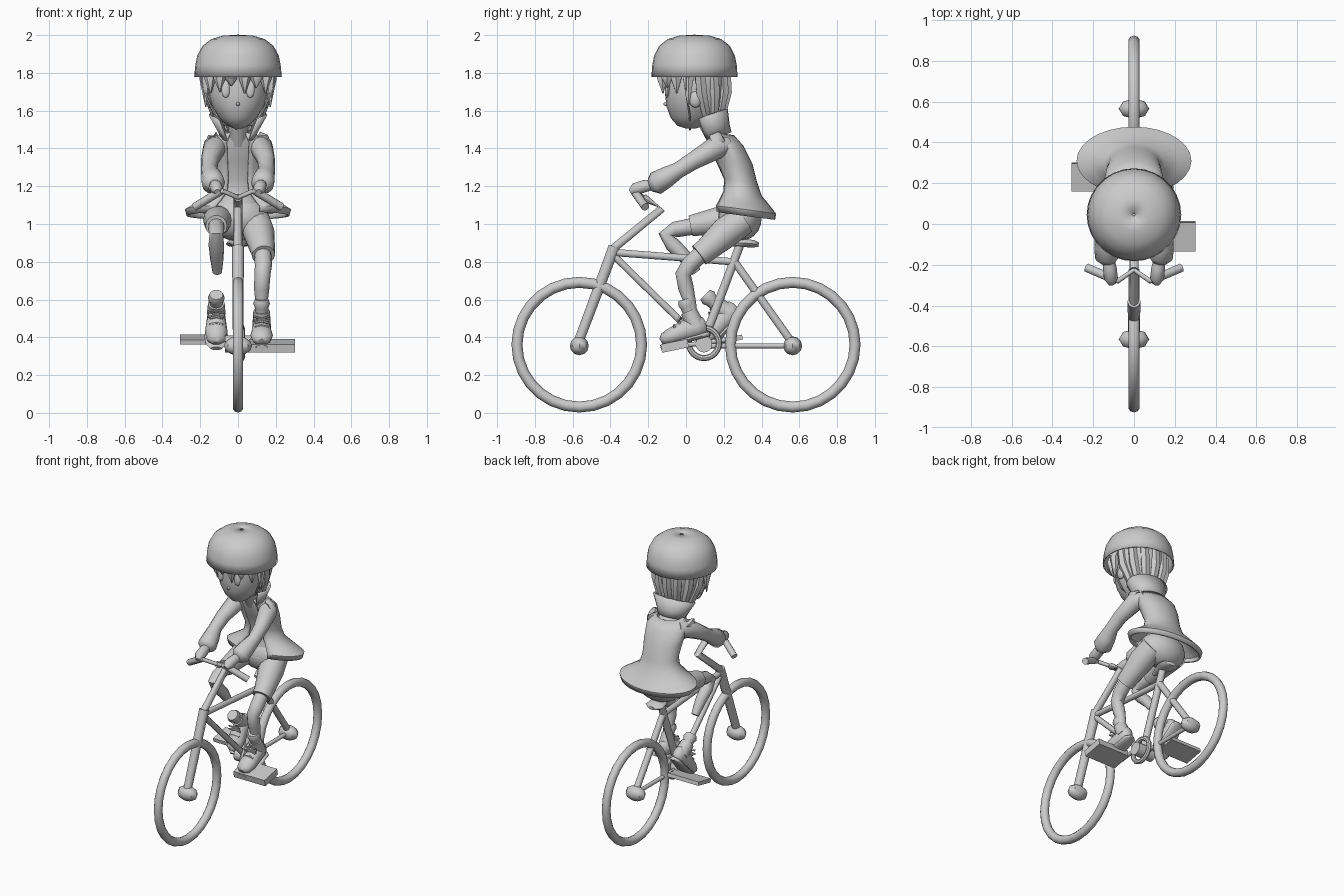
import bpy, bmesh, math
from mathutils import Vector, Matrix

grey = bpy.data.materials.new("light_grey")
grey.diffuse_color = (0.6, 0.6, 0.6, 1)


def finish(name, bm, angle=40):
    bmesh.ops.recalc_face_normals(bm, faces=bm.faces)
    me = bpy.data.meshes.new(name)
    bm.to_mesh(me)
    bm.free()
    ob = bpy.data.objects.new(name, me)
    bpy.context.collection.objects.link(ob)
    me.materials.append(grey)
    bpy.ops.object.select_all(action='DESELECT')
    ob.select_set(True)
    bpy.context.view_layer.objects.active = ob
    bpy.ops.object.shade_smooth_by_angle(angle=math.radians(angle))
    return ob


def skin(name, rings, closed=True, cap=True, angle=40):
    """Join rings of points into a surface."""
    bm = bmesh.new()
    vs = [[bm.verts.new(p) for p in r] for r in rings]
    n = len(vs[0])
    for a, b in zip(vs, vs[1:]):
        for i in range(n if closed else n - 1):
            j = (i + 1) % n
            bm.faces.new((a[i], a[j], b[j], b[i]))
    if cap and closed:
        bm.faces.new(vs[0])
        bm.faces.new(vs[-1])
    return finish(name, bm, angle)


def tube(name, pts, radii, n=10):
    """Tube along a path; each radius is a number or (side, up)."""
    pts = [Vector(p) for p in pts]
    if not isinstance(radii, list):
        radii = [radii] * len(pts)
    rings = []
    for k, p in enumerate(pts):
        d = (pts[min(k + 1, len(pts) - 1)] - pts[max(k - 1, 0)]).normalized()
        ref = Vector((1, 0, 0)) if abs(d.x) < 0.75 else Vector((0, 0, 1))
        u = (ref - d * ref.dot(d)).normalized()
        v = d.cross(u)
        ru, rv = radii[k] if isinstance(radii[k], tuple) else (radii[k], radii[k])
        rings.append([p + u * ru * math.cos(t) + v * rv * math.sin(t)
                      for t in (2 * math.pi * i / n for i in range(n))])
    return skin(name, rings, angle=50)


def loft(name, rows, n=20, a0=0, a1=360, tilt=0, cap=True, angle=45):
    """Stacked ellipses (y, z, rx, ry); angle 0 is +x, 90 is the back."""
    full = a1 - a0 == 360
    steps = n if full else n + 1
    rings = []
    for y, z, rx, ry in rows:
        ang = [math.radians(a0 + (a1 - a0) * i / n) for i in range(steps)]
        rings.append([(rx * math.cos(t), y + ry * math.sin(t), z - tilt * ry * math.sin(t))
                      for t in ang])
    return skin(name, rings, full, cap, angle)


def ball(name, c, r, seg=12, rot=0):
    bm = bmesh.new()
    bmesh.ops.create_uvsphere(bm, u_segments=seg, v_segments=max(6, seg // 2), radius=1)
    bm.transform(Matrix.Translation(c) @ Matrix.Rotation(rot, 4, 'X') @ Matrix.Diagonal((*r, 1)))
    return finish(name, bm)


def box(name, c, size, rot):
    bm = bmesh.new()
    bmesh.ops.create_cube(bm, size=1)
    bm.transform(Matrix.Translation(c) @ Matrix.Rotation(rot, 4, 'X') @ Matrix.Diagonal((*size, 1)))
    return finish(name, bm)


def hoop(name, x, y, z, major, minor, n=28, m=10):
    """Ring in the side plane."""
    rings = []
    for i in range(n + 1):
        a = 2 * math.pi * i / n
        rings.append([(x + minor * math.sin(b), y + (major + minor * math.cos(b)) * math.cos(a),
                       z + (major + minor * math.cos(b)) * math.sin(a))
                      for b in (2 * math.pi * j / m for j in range(m))])
    ob = skin(name, rings, cap=False)
    bm = bmesh.new()
    bm.from_mesh(ob.data)
    bmesh.ops.remove_doubles(bm, verts=bm.verts, dist=1e-5)
    bm.to_mesh(ob.data)
    bm.free()


def solidify(ob, t):
    m = ob.modifiers.new("thickness", 'SOLIDIFY')
    m.thickness = t
    m.offset = 0


# Wheels and hubs
for side, y in (("front", -0.565), ("rear", 0.565)):
    hoop(side + "_wheel", 0, y, 0.361, 0.33, 0.029)
    ball(side + "_hub", (0, y, 0.355), (0.075, 0.05, 0.05), 8)

# Frame
tube("fork", [(0, -0.575, 0.36), (0, -0.38, 0.88)], [0.027, 0.032])
tube("stem", [(0, -0.385, 0.87), (0, -0.13, 1.08), (0, -0.225, 1.14)], 0.023)
tube("top_tube", [(0, -0.39, 0.85), (0, 0.25, 0.8)], 0.02)
tube("down_tube", [(0, -0.39, 0.84), (0, 0.09, 0.37)], 0.019)
tube("seat_tube", [(0, 0.09, 0.37), (0, 0.29, 0.9)], 0.024)
tube("seat_stay", [(0, 0.25, 0.81), (0, 0.57, 0.36)], 0.022)
tube("chain_stay", [(0, 0.09, 0.355), (0, 0.57, 0.355)], 0.014)
tube("saddle", [(0, 0.2, 0.89), (0, 0.24, 0.9), (0, 0.31, 0.9), (0, 0.36, 0.895), (0, 0.385, 0.89)],
     [(0.015, 0.01), (0.03, 0.02), (0.06, 0.024), (0.065, 0.02), (0.03, 0.012)])

# Handlebar and grips
tube("handlebar", [(-0.13, -0.265, 1.16), (-0.08, -0.28, 1.175), (0, -0.225, 1.14),
                   (0.08, -0.28, 1.175), (0.13, -0.265, 1.16)], 0.013)
for s in (-1, 1):
    tube("grip", [(s * 0.09, -0.275, 1.175), (s * 0.23, -0.215, 1.09)], 0.022)

# Chainring, cranks and pedals
hoop("chainring", 0.02, 0.095, 0.37, 0.08, 0.016, 24, 8)
tube("crank_hub", [(-0.07, 0.095, 0.365), (0.07, 0.095, 0.365)], 0.045, 14)
tube("right_crank", [(0.055, 0.09, 0.37), (0.055, -0.07, 0.35)], 0.013)
tube("left_crank", [(-0.055, 0.09, 0.37), (-0.055, 0.23, 0.39)], 0.013)
box("right_pedal", (0.18, -0.06, 0.355), (0.245, 0.145, 0.045), 0.2)
box("left_pedal", (-0.185, 0.23, 0.388), (0.245, 0.14, 0.026), 0.2)

# Head
loft("head", [(0.025, 1.505, 0.02, 0.025), (0.025, 1.52, 0.055, 0.07), (0.03, 1.56, 0.1, 0.11),
              (0.035, 1.62, 0.135, 0.138), (0.04, 1.68, 0.155, 0.15), (0.045, 1.75, 0.16, 0.155),
              (0.045, 1.85, 0.15, 0.15), (0.045, 1.92, 0.09, 0.09)])
ball("nose", (0, -0.106, 1.635), (0.01, 0.014, 0.01), 8)
for s in (-1, 1):
    ball("eye", (s * 0.065, -0.098, 1.715), (0.024, 0.012, 0.048), 12, -0.08)
    ball("ear", (s * 0.15, 0.05, 1.66), (0.02, 0.035, 0.045), 10)
    # Chin strap of the helmet
    tube("strap", [(s * 0.2, 0.0, 1.79), (s * 0.178, 0.0, 1.7), (s * 0.12, 0.02, 1.57),
                   (0, 0.02, 1.5)], 0.006, 6)

# Helmet: open shell with a straight rim
solidify(loft("helmet", [(0.045, 1.778, 0.228, 0.224), (0.045, 1.84, 0.222, 0.22),
                         (0.045, 1.89, 0.212, 0.21), (0.045, 1.94, 0.185, 0.185),
                         (0.045, 1.975, 0.14, 0.14), (0.045, 1.993, 0.08, 0.08),
                         (0.045, 1.998, 0.005, 0.005)], 28, cap=False), 0.008)

# Hair: back shell, locks and fringe
solidify(loft("back_hair", [(0.11, 1.52, 0.075, 0.05), (0.1, 1.58, 0.11, 0.08),
                            (0.075, 1.66, 0.145, 0.12), (0.05, 1.75, 0.165, 0.16),
                            (0.045, 1.88, 0.165, 0.165)], 16, 0, 180, cap=False), 0.02)
for i in range(7):
    a = math.radians(10 + i * 160 / 6)
    c, s = math.cos(a), math.sin(a)
    tube("back_lock", [(0.17 * c, 0.045 + 0.165 * s, 1.82), (0.16 * c, 0.055 + 0.16 * s, 1.7),
                       (0.12 * c, 0.09 + 0.1 * s, 1.58), (0.07 * c, 0.11 + 0.05 * s, 1.49)],
         [0.03, 0.032, 0.025, 0.004], 6)
for deg, low in ((188, 1.62), (212, 1.69), (236, 1.7), (258, 1.73), (282, 1.69),
                 (304, 1.72), (328, 1.69), (352, 1.62)):
    c, s = math.cos(math.radians(deg)), math.sin(math.radians(deg))
    tube("fringe_lock", [(0.155 * c, 0.045 + 0.155 * s, 1.84), (0.175 * c, 0.035 + 0.165 * s, 1.77),
                         (0.172 * c, 0.035 + 0.16 * s, low)], [0.03, 0.032, 0.003], 6)

# Neck, shirt and open jacket with a flared hem
tube("neck", [(0, 0.17, 1.43), (0, 0.09, 1.58)], 0.05)
loft("shirt", [(0.27, 1.04, 0.14, 0.1), (0.285, 1.14, 0.11, 0.075), (0.27, 1.24, 0.1, 0.07),
               (0.235, 1.34, 0.11, 0.08), (0.19, 1.43, 0.1, 0.07), (0.16, 1.48, 0.055, 0.05)])
solidify(loft("jacket", [(0.31, 1.045, 0.265, 0.155), (0.31, 1.075, 0.275, 0.16),
                         (0.305, 1.11, 0.215, 0.135), (0.295, 1.16, 0.14, 0.1),
                         (0.285, 1.23, 0.12, 0.085), (0.25, 1.33, 0.13, 0.095),
                         (0.21, 1.42, 0.14, 0.09), (0.18, 1.475, 0.09, 0.07)],
              24, -65, 245, 0.14, False), 0.014)
solidify(loft("collar", [(0.165, 1.46, 0.085, 0.07), (0.15, 1.5, 0.105, 0.075),
                         (0.13, 1.58, 0.15, 0.085)], 16, -45, 225, -0.35, False), 0.012)

# Arms, cuffs and hands
for s in (-1, 1):
    tube("sleeve", [(s * 0.09, 0.22, 1.42), (s * 0.125, 0.16, 1.405), (s * 0.15, 0.04, 1.335),
                    (s * 0.152, -0.04, 1.285), (s * 0.14, -0.1, 1.25), (s * 0.13, -0.16, 1.215),
                    (s * 0.125, -0.19, 1.205)],
         [0.045, 0.062, 0.047, 0.043, 0.055, 0.062, 0.035], 12)
    tube("hand", [(s * 0.125, -0.17, 1.21), (s * 0.118, -0.22, 1.2), (s * 0.113, -0.27, 1.185),
                  (s * 0.11, -0.295, 1.17)], [0.028, 0.034, 0.034, 0.015])
    tube("shoulder_flap", [(s * 0.11, 0.17, 1.47), (s * 0.15, 0.165, 1.455), (s * 0.17, 0.15, 1.41)],
         [0.02, (0.015, 0.045), 0.012], 8)

# Hips and legs
ball("hips", (0, 0.285, 1.03), (0.165, 0.115, 0.12), 18, 0.3)
tube("right_shorts", [(0.09, 0.3, 1.02), (0.11, 0.21, 0.955), (0.13, 0.11, 0.865),
                      (0.135, 0.07, 0.835)], [0.08, 0.084, 0.066, 0.062], 14)
tube("right_leg", [(0.13, 0.1, 0.86), (0.135, 0.02, 0.785), (0.13, -0.015, 0.735),
                   (0.125, 0.0, 0.66), (0.125, 0.025, 0.57), (0.125, 0.03, 0.5)],
     [0.045, 0.046, 0.042, 0.041, 0.03, 0.03], 12)
tube("left_shorts", [(-0.09, 0.3, 1.02), (-0.11, 0.18, 1.02), (-0.115, 0.025, 0.99)],
     [0.08, 0.075, 0.057], 14)
tube("left_leg", [(-0.115, 0.05, 0.99), (-0.115, -0.06, 0.97), (-0.115, -0.11, 0.945),
                  (-0.115, -0.07, 0.89), (-0.112, 0.0, 0.82), (-0.11, 0.055, 0.745)],
     [0.045, 0.042, 0.036, 0.041, 0.036, 0.025], 12)

# Shoes: (side, ankle position, slope of the sole)
for side, x, ay, az, ang in (("right", 0.125, 0.05, 0.43, 0.27), ("left", -0.115, 0.235, 0.505, 0.8)):
    ca, sa = math.cos(ang), math.sin(ang)

    def at(f, u, dx=0):
        return (x + dx, ay + f * ca - u * sa, az + f * sa + u * ca)
    tube(side + "_shoe", [at(-0.19, 0), at(-0.17, 0.005), at(-0.12, 0.012), at(-0.05, 0.02),
                          at(0.02, 0.022), at(0.055, 0.02), at(0.065, 0.02)],
         [(0.025, 0.015), (0.05, 0.035), (0.06, 0.045), (0.052, 0.055), (0.045, 0.055),
          (0.032, 0.045), (0.01, 0.02)], 12)
    tube(side + "_sole", [at(-0.2, -0.03), at(-0.17, -0.03), at(-0.11, -0.03), at(-0.03, -0.03),
                          at(0.05, -0.03), at(0.07, -0.03)],
         [(0.03, 0.012), (0.054, 0.014), (0.063, 0.014), (0.053, 0.014), (0.044, 0.014), (0.02, 0.012)], 12)
    tube(side + "_shoe_top", [at(0.01, 0.02), at(0.0, 0.08), at(-0.005, 0.115)], [0.05, 0.046, 0.044], 12)
    tube(side + "_sock", [at(-0.004, 0.1), at(-0.006, 0.135), at(-0.006, 0.155), at(-0.006, 0.18)],
         [0.035, 0.036, 0.045, 0.036], 12)
    # Laces
    for f, u in ((-0.1, 0.062), (-0.07, 0.078)):
        tube("lace", [at(f, u - 0.01, -0.035), at(f, u, 0), at(f, u - 0.01, 0.035)], 0.007, 6)
    for s in (-1, 1):
        tube("lace_bow", [at(-0.055, 0.085), at(-0.06, 0.1, s * 0.04), at(-0.075, 0.08, s * 0.045),
                          at(-0.06, 0.085)], 0.006, 6)
